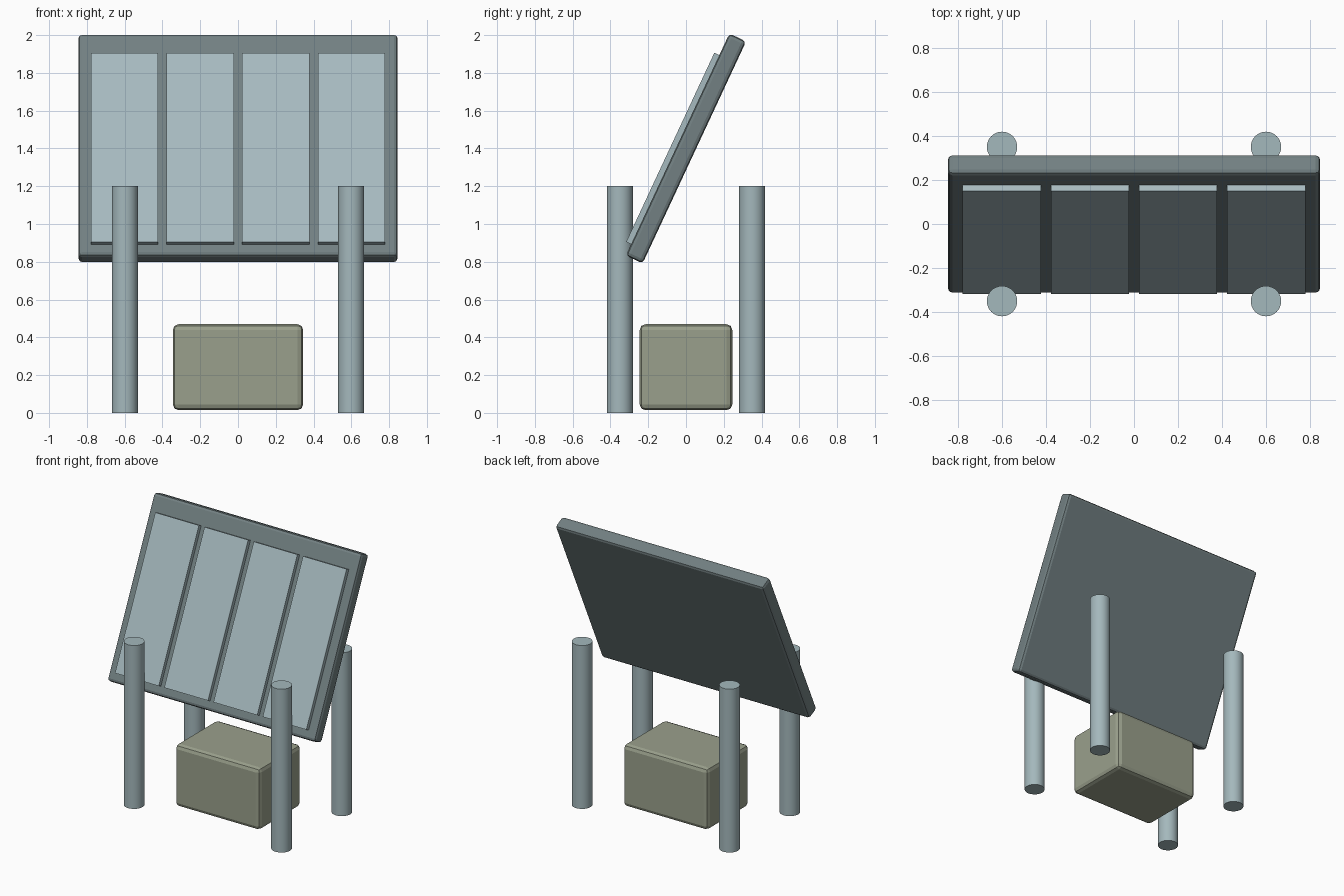
import bpy
import math
from mathutils import Matrix, Vector

cube = bpy.data.objects.get("Cube")
if cube:
    bpy.data.objects.remove(cube, do_unlink=True)


def linear(c):
    c /= 255
    return c / 12.92 if c <= 0.04045 else ((c + 0.055) / 1.055) ** 2.4


def material(name, *rgb):
    mat = bpy.data.materials.new(name)
    mat.use_nodes = True
    color = (*[linear(c) for c in rgb], 1)
    mat.diffuse_color = color
    bsdf = next(n for n in mat.node_tree.nodes if n.type == "BSDF_PRINCIPLED")
    bsdf.inputs["Base Color"].default_value = color
    return mat


FRAME = material("slate grey", 114, 128, 130)
CELL = material("pale blue grey", 166, 186, 191)
POST = material("steel grey", 164, 184, 188)
BOX = material("olive grey", 154, 160, 140)


def block(name, size, loc, mat, tilt=0, bevel=0, segments=1):
    bpy.ops.mesh.primitive_cube_add(size=1, location=loc, rotation=(tilt, 0, 0))
    ob = bpy.context.object
    ob.name = name
    ob.data.transform(Matrix.Diagonal((*size, 1)))
    ob.data.materials.append(mat)
    if bevel:
        mod = ob.modifiers.new("Bevel", "BEVEL")
        mod.width = bevel
        mod.segments = segments
    return ob


# Tilted panel: local z runs up the slope, local -y faces outward
TILT = math.radians(-25)
centre = Vector((0, 0, 1.4))
slope = Matrix.Rotation(TILT, 3, "X")
block("panel_frame", (1.69, 0.098, 1.297), centre, FRAME, TILT, 0.02, 2)

# Four cells standing slightly proud of the frame
for i in range(4):
    offset = slope @ Vector(((i - 1.5) * 0.4, -0.063, -0.03))
    block(f"panel_cell_{i + 1}", (0.355, 0.03, 1.105), centre + offset, CELL, TILT)

# Four round posts
for sx, side in ((1, "left"), (-1, "right")):
    for sy, end in ((-1, "front"), (1, "back")):
        bpy.ops.mesh.primitive_cylinder_add(
            vertices=32, radius=0.069, depth=1.2, location=(sx * 0.599, sy * 0.35, 0.6))
        post = bpy.context.object
        post.name = f"{end}_{side}_post"
        post.data.materials.append(POST)
        bpy.ops.object.shade_smooth_by_angle(angle=math.radians(40))

# Storage box between the posts
block("storage_box", (0.69, 0.49, 0.455), (0, 0, 0.242), BOX, 0, 0.03, 2)
